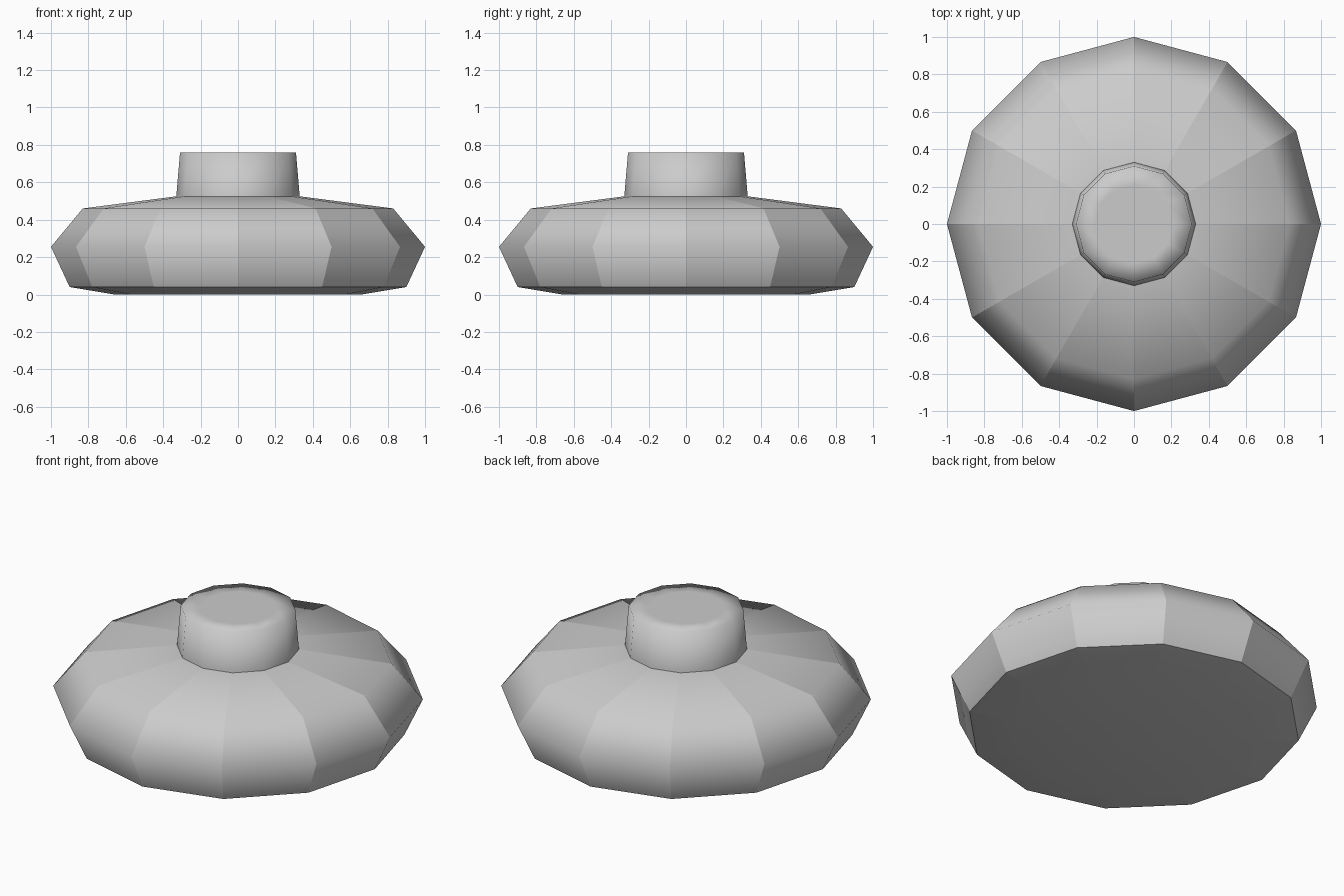
import bpy
import bmesh
from math import cos, sin, radians, tau

SIDES = 12

cube = bpy.data.objects.get("Cube")
if cube:
    bpy.data.objects.remove(cube, do_unlink=True)

# Single grey material
grey = bpy.data.materials.new("light_grey")
grey.use_nodes = True
colour = (0.6, 0.6, 0.6, 1)
grey.diffuse_color = colour
grey.node_tree.nodes["Principled BSDF"].inputs["Base Color"].default_value = colour


def lathe(name, profile, sharp_rings=(), sharp_columns=False, cap_bottom=False, cap_top=False):
    """Turn a (radius, height) profile, listed bottom to top, into a twelve-sided part."""
    bm = bmesh.new()
    rings = [[bm.verts.new((r * cos(tau * i / SIDES), r * sin(tau * i / SIDES), z))
              for i in range(SIDES)] for r, z in profile]
    for low, high in zip(rings, rings[1:]):
        for i in range(SIDES):
            j = (i + 1) % SIDES
            bm.faces.new((low[i], low[j], high[j], high[i]))
    if cap_bottom:
        bm.faces.new(rings[0][::-1])
    if cap_top:
        bm.faces.new(rings[-1])
    for face in bm.faces:
        face.smooth = True

    # Creases around chosen rings and, if wanted, between the columns
    ring_of = {v: k for k, ring in enumerate(rings) for v in ring}
    for edge in bm.edges:
        a, b = (ring_of[v] for v in edge.verts)
        edge.smooth = not (a in sharp_rings if a == b else sharp_columns)

    mesh = bpy.data.meshes.new(name)
    bm.to_mesh(mesh)
    bm.free()
    mesh.materials.append(grey)
    obj = bpy.data.objects.new(name, mesh)
    bpy.context.collection.objects.link(obj)
    return obj


# Wide faceted body with a shallow base
lathe("body", [(0.66, 0), (0.90, 0.04), (1.0, 0.255), (0.83, 0.46), (0.33, 0.525)],
      sharp_rings=(1, 4), sharp_columns=True, cap_bottom=True)

# Tapered neck with a softly shaded flat top
lathe("neck", [(0.33, 0.525), (0.31, 0.76), (0.21, 0.76)], cap_top=True)
